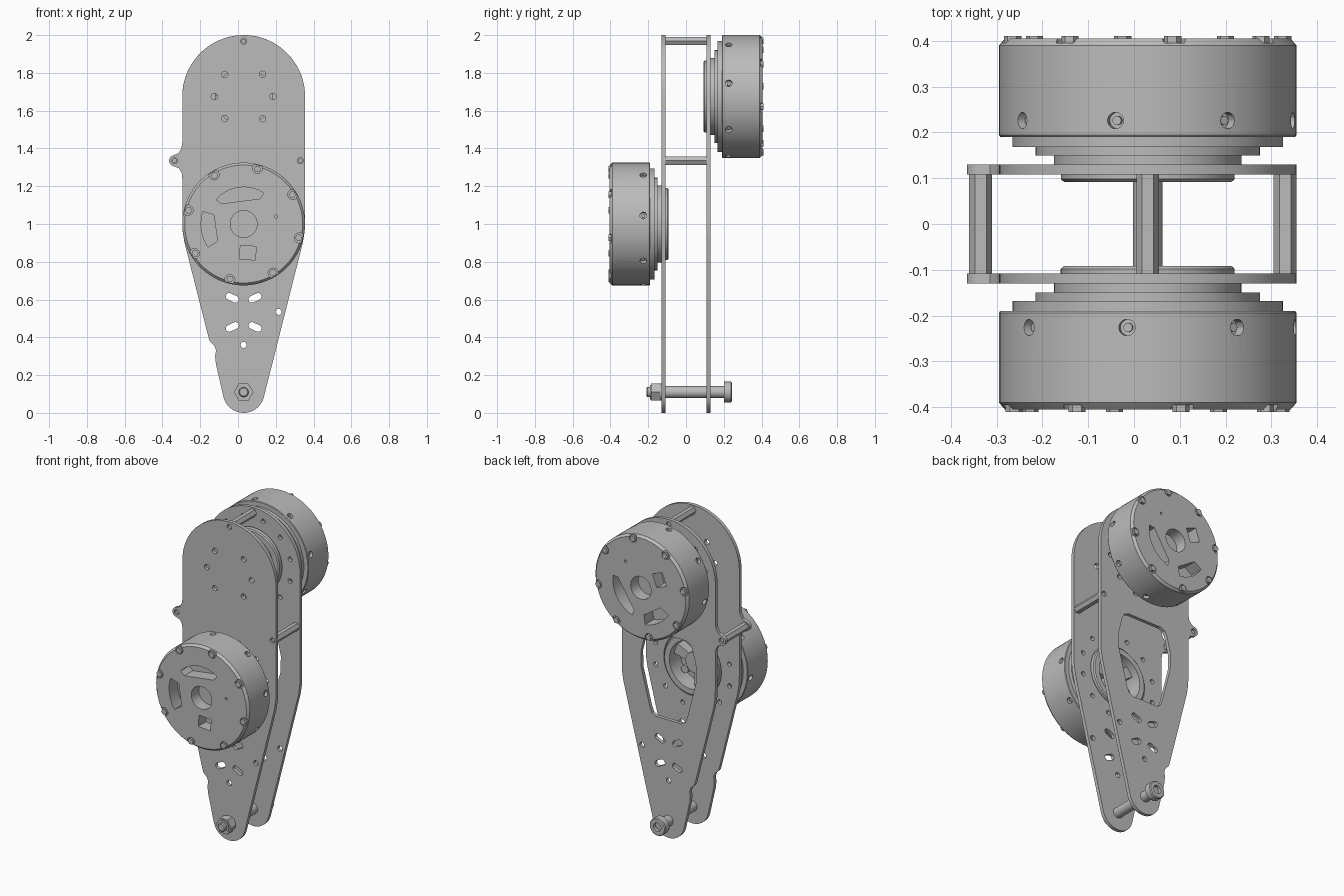
import bpy, bmesh
from math import radians, cos, sin, pi
from mathutils import Matrix, Vector

if "Cube" in bpy.data.objects:
    bpy.data.objects.remove(bpy.data.objects["Cube"])

grey = bpy.data.materials.new("machined grey")
grey.use_nodes = True
grey.diffuse_color = (0.5, 0.5, 0.5, 1)
grey.node_tree.nodes["Principled BSDF"].inputs["Base Color"].default_value = (0.5, 0.5, 0.5, 1)

CX = 0.03                       # shared centre line
LOW, HIGH = 1.0, 1.675          # heights of the two motors
FACE_FRONT = Matrix.Rotation(pi / 2, 4, 'X')


def polar(r, deg, cx=0, cy=0):
    return (cx + r * cos(radians(deg)), cy + r * sin(radians(deg)))


def arc(cx, cy, r, a0, a1, n=16):
    return [polar(r, a0 + (a1 - a0) * i / n, cx, cy) for i in range(n + 1)]


def circle(cx, cy, r, n=24):
    return arc(cx, cy, r, 0, 360, n)[:-1]


def add_object(name, mesh, matrix=Matrix()):
    ob = bpy.data.objects.new(name, mesh)
    bpy.context.collection.objects.link(ob)
    ob.matrix_world = matrix
    if not mesh.materials:
        mesh.materials.append(grey)
    return ob


def smooth(ob):
    bpy.ops.object.select_all(action='DESELECT')
    ob.select_set(True)
    bpy.context.view_layer.objects.active = ob
    bpy.ops.object.shade_smooth_by_angle(angle=radians(25))


def from_bmesh(name, bm, matrix=Matrix()):
    bmesh.ops.recalc_face_normals(bm, faces=bm.faces)
    me = bpy.data.meshes.new(name)
    bm.to_mesh(me)
    bm.free()
    return add_object(name, me, matrix)


def prism(bm, pts, z0, z1, m=Matrix()):
    """Closed extrusion of an outline between two heights."""
    low, top = [[bm.verts.new(m @ Vector((x, y, z))) for x, y in pts] for z in (z0, z1)]
    bm.faces.new(low[::-1])
    bm.faces.new(top)
    for i in range(len(pts)):
        j = (i + 1) % len(pts)
        bm.faces.new((low[i], low[j], top[j], top[i]))


def lathe(name, profile, matrix, steps=96):
    bm = bmesh.new()
    verts = [bm.verts.new((r, 0, z)) for r, z in profile]
    edges = [bm.edges.new(pair) for pair in zip(verts, verts[1:])]
    bmesh.ops.spin(bm, geom=verts + edges, cent=(0, 0, 0), axis=(0, 0, 1),
                   angle=2 * pi, steps=steps, use_duplicate=False)
    bmesh.ops.remove_doubles(bm, verts=bm.verts, dist=1e-5)
    return from_bmesh(name, bm, matrix)


def plate(name, loops, y):
    """Flat sheet: first loop is the outline, the others are openings."""
    cu = bpy.data.curves.new(name, 'CURVE')
    cu.dimensions, cu.fill_mode, cu.extrude = '2D', 'BOTH', 0.011
    for pts in loops:
        sp = cu.splines.new('POLY')
        sp.points.add(len(pts) - 1)
        for p, (x, z) in zip(sp.points, pts):
            p.co = (x, z, 0, 1)
        sp.use_cyclic_u = True
    tmp = bpy.data.objects.new("sheet_curve", cu)
    bpy.context.collection.objects.link(tmp)
    me = bpy.data.meshes.new_from_object(tmp.evaluated_get(bpy.context.evaluated_depsgraph_get()))
    bpy.data.objects.remove(tmp)
    bm = bmesh.new()
    bm.from_mesh(me)
    bmesh.ops.remove_doubles(bm, verts=bm.verts, dist=1e-5)
    smooth(from_bmesh(name, bm, Matrix.Translation((0, y, 0)) @ FACE_FRONT))


# Side plates: rounded top, ear on one side, taper to a small round foot
EAR = (-0.335, 1.335)
outline = (arc(CX, 0.11, 0.11, -166, -14)
           + [(0.343, 0.9), (0.353, 0.96), (0.355, 1.03)]
           + arc(CX, HIGH, 0.325, 0, 180, 40)
           + [(-0.295, 1.43), (-0.3, 1.4), (-0.315, 1.375)]
           + arc(*EAR, 0.03, 100, 260, 10)
           + [(-0.312, 1.295), (-0.298, 1.27), (-0.295, 1.24), (-0.295, 1.03), (-0.293, 0.96),
              (-0.283, 0.9), (-0.156, 0.4), (-0.15, 0.38), (-0.125, 0.355), (-0.116, 0.33),
              (-0.121, 0.3), (-0.117, 0.26)])
POSTS = [(CX, 1.968), EAR, (0.33, 1.335)]


def slot(cx, cz, tilt):
    return (arc(*polar(0.018, tilt, cx, cz), 0.018, tilt - 90, tilt + 90, 8)
            + arc(*polar(-0.018, tilt, cx, cz), 0.018, tilt + 90, tilt + 270, 8))


shared = [circle(x, z, 0.016) for x, z in POSTS + [(0.215, 0.535), (CX, 0.36)]]
shared += [slot(CX + sx * 0.06, 0.532 + sz * 0.077, sx * sz * 25) for sx in (-1, 1) for sz in (-1, 1)]


def motor_mount(cz):
    return [circle(CX, cz, 0.2, 64)] + [circle(*polar(0.265, 15 + 30 * k, CX, cz), 0.014, 16)
                                       for k in range(12)]


access = [circle(CX + sx * dx, HIGH + dz, 0.017)
          for sx in (-1, 1) for dx, dz in ((0.1, 0.117), (0.155, 0), (0.1, -0.117))]
half_window = [(0.09, 0.74), (0.115, 0.755), (0.13, 0.79), (0.19, 1.02), (0.192, 1.12),
               (0.165, 1.23), (0.15, 1.255), (0.12, 1.27)]
window = [(CX + x, z) for x, z in half_window] + [(CX - x, z) for x, z in half_window[::-1]]
plate("front_plate", [outline] + shared + motor_mount(LOW) + access, -0.119)
plate("back_plate", [outline] + shared + motor_mount(HIGH) + [window], 0.119)

# Hexagonal posts between the plates
for name, (x, z) in zip(("top_post", "ear_post", "side_post"), POSTS):
    bm = bmesh.new()
    prism(bm, circle(x, z, 0.025, 6), -0.109, 0.109)
    for s in (-1, 1):
        prism(bm, circle(x, z, 0.012, 16), s * 0.105, s * 0.122)
    smooth(from_bmesh(name, bm, FACE_FRONT))


def sector(a0, a1, r_out, r_in):
    return arc(0, 0, r_out, a0, a1, 20) + [polar(r_in, a1), polar(r_in, a0)]


def motor(name, matrix):
    # Stepped housing, open recess on the plate side
    body = lathe(name + "_housing", [
        (0, 0.2), (0.15, 0.2), (0.15, 0.092), (0.183, 0.092), (0.19, 0.098), (0.19, 0.13),
        (0.205, 0.13), (0.205, 0.15), (0.245, 0.15), (0.245, 0.168), (0.295, 0.168),
        (0.295, 0.19), (0.322, 0.19), (0.325, 0.194), (0.325, 0.39), (0.312, 0.405),
        (0, 0.405)], matrix)
    # Pockets in the cap, rim scallops and radial screw holes
    bm = bmesh.new()
    prism(bm, circle(0, 0, 0.071, 40), 0.33, 0.45)
    prism(bm, sector(57, 138, 0.195, 0.16), 0.32, 0.45)
    prism(bm, sector(163, 213, 0.225, 0.165), 0.32, 0.45)
    prism(bm, circle(*polar(0.175, 13), 0.008, 12), 0.37, 0.45)
    square = Matrix.Translation((0.022, -0.152, 0)) @ Matrix.Rotation(radians(-4), 4, 'Z')
    prism(bm, [(-0.042, -0.036), (0.042, -0.036), (0.042, 0.036), (-0.042, 0.036)], 0.33, 0.45, square)
    side = Matrix.Translation((0, 0, 0.226)) @ Matrix.Rotation(pi / 2, 4, 'Y')
    for k in range(8):
        prism(bm, circle(*polar(0.304, 31 + 45 * k), 0.027, 20), 0.395, 0.45)
        prism(bm, circle(0, 0, 0.018, 20), 0.3, 0.4,
              Matrix.Rotation(radians(8 + 45 * k), 4, 'Z') @ side)
    cutter = from_bmesh("motor_cutter", bm, matrix)
    cutter.hide_render = True
    mod = body.modifiers.new("cut", 'BOOLEAN')
    mod.operation, mod.solver, mod.object = 'DIFFERENCE', 'EXACT', cutter
    smooth(body)
    bpy.ops.object.modifier_apply(modifier=mod.name)
    bpy.data.objects.remove(cutter)
    smooth(body)
    # Cap screws and radial screws
    bm = bmesh.new()
    for k in range(8):
        prism(bm, circle(*polar(0.3, 31 + 45 * k), 0.019, 6), 0.39, 0.411)
        prism(bm, circle(0, 0, 0.01, 12), 0.29, 0.312,
              Matrix.Rotation(radians(8 + 45 * k), 4, 'Z') @ side)
    smooth(from_bmesh(name + "_screws", bm, matrix))
    # Output hub with spokes and bolts inside the recess
    bm = bmesh.new()
    prism(bm, circle(0, 0, 0.065, 32), 0.13, 0.205)
    for k in range(3):
        spin = Matrix.Rotation(radians(120 * k + 20), 4, 'Z')
        prism(bm, [(0.05, -0.025), (0.152, -0.035), (0.152, 0.035), (0.05, 0.025)], 0.14, 0.205, spin)
        prism(bm, circle(*polar(0.11, 60), 0.025, 16), 0.15, 0.205, spin)
    smooth(from_bmesh(name + "_hub", bm, matrix))


motor("lower_motor", Matrix.Translation((CX, 0, LOW)) @ FACE_FRONT)
motor("upper_motor", Matrix.Translation((CX, 0, HIGH)) @ Matrix.Rotation(pi, 4, 'Z')
      @ FACE_FRONT @ Matrix.Rotation(radians(114.5), 4, 'Z'))

# Foot bolt: axis runs from the nut in front to the socket head behind
foot = Matrix.Translation((CX, 0, 0.11)) @ FACE_FRONT
smooth(lathe("foot_bolt", [
    (0, -0.222), (0.026, -0.222), (0.026, -0.243), (0.05, -0.243), (0.055, -0.238),
    (0.055, -0.2), (0.032, -0.2), (0.032, 0.13), (0.026, 0.13), (0.026, 0.205),
    (0.021, 0.21), (0, 0.21)], foot, 32))
bm = bmesh.new()
prism(bm, circle(0, 0, 0.052, 6), 0.138, 0.185)
prism(bm, circle(0, 0, 0.045, 32), 0.13, 0.139)
prism(bm, circle(0, 0, 0.038, 32), 0.184, 0.19)
smooth(from_bmesh("foot_nut", bm, foot))
